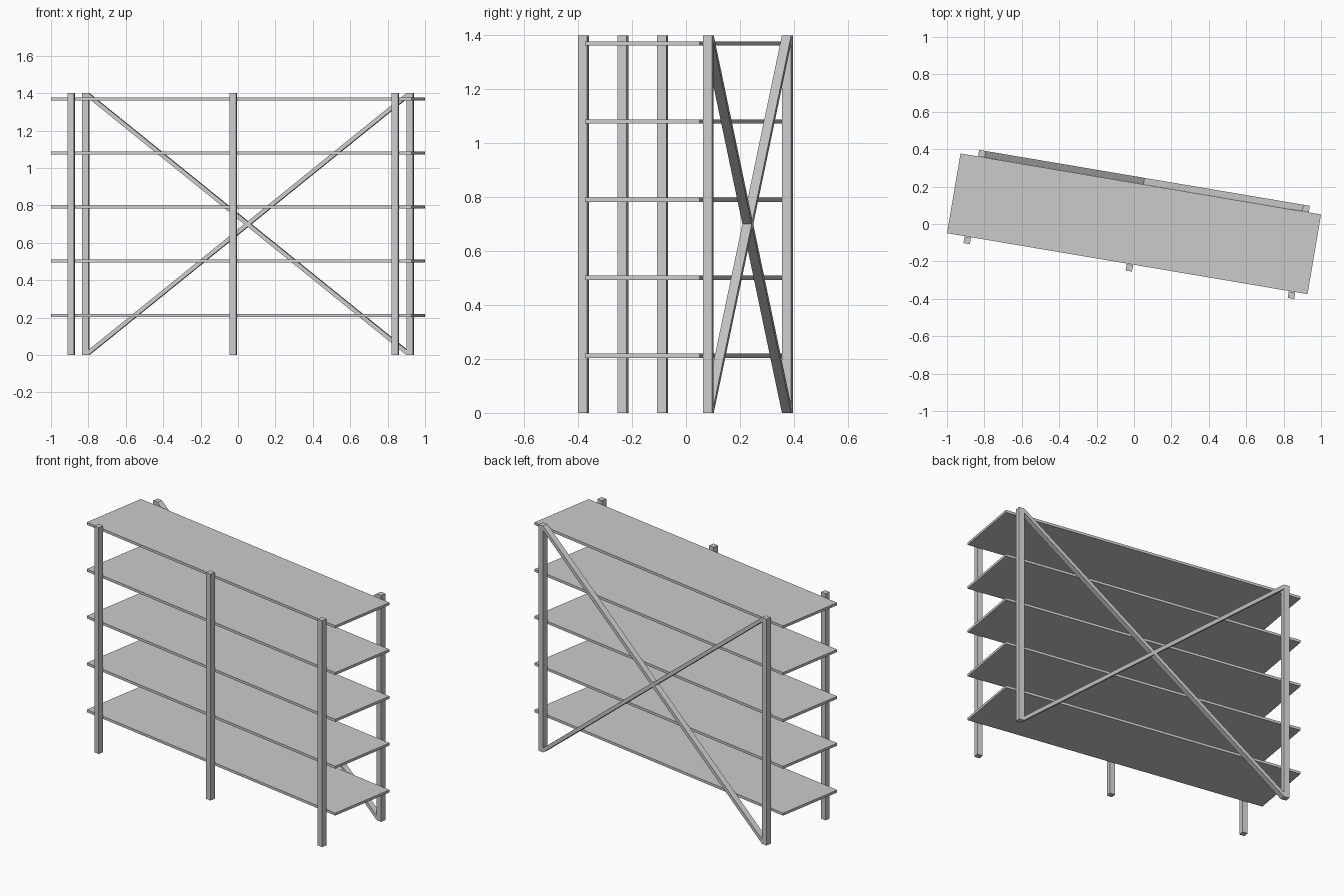
import bpy, bmesh
from math import radians
from mathutils import Matrix

if "Cube" in bpy.data.objects:
    bpy.data.objects.remove(bpy.data.objects["Cube"])

TURN = Matrix.Rotation(radians(-9.6), 4, 'Z')   # whole unit stands at an angle
H = 1.4           # post height
S = 0.035         # post section
MID = 0.0145      # centre of the frame along the shelf
SPAN = 0.879      # half distance between outer posts
V = 0.235         # post offset from the centre line


def box(name, size, loc, lean=0.0):
    """Box with optional sideways shear between bottom and top."""
    bm = bmesh.new()
    bmesh.ops.create_cube(bm, size=1)
    for v in bm.verts:
        side = 1 if v.co.z > 0 else -1
        v.co.x = v.co.x * size[0] + loc[0] + side * lean
        v.co.y = v.co.y * size[1] + loc[1]
        v.co.z = v.co.z * size[2] + loc[2]
    bm.transform(TURN)
    me = bpy.data.meshes.new(name)
    bm.to_mesh(me)
    bm.free()
    ob = bpy.data.objects.new(name, me)
    bpy.context.collection.objects.link(ob)
    return ob


# Five shelves
for i in range(5):
    box(f"shelf_{i + 1}", (1.955, 0.432, 0.016), (0, 0.001, 0.212 + i * 0.2895))

# Three front posts
for label, k in (("left", -1), ("middle", 0), ("right", 1)):
    box(f"front_post_{label}", (S, S, H), (MID + k * SPAN, -V, H / 2))

# Two back posts and the crossed braces between them
for label, k in (("left", -1), ("right", 1)):
    box(f"back_post_{label}", (S, S, H), (MID + k * SPAN, V, H / 2))
    box(f"cross_brace_{label}", (S, S, H), (MID, V, H / 2), lean=k * SPAN)
